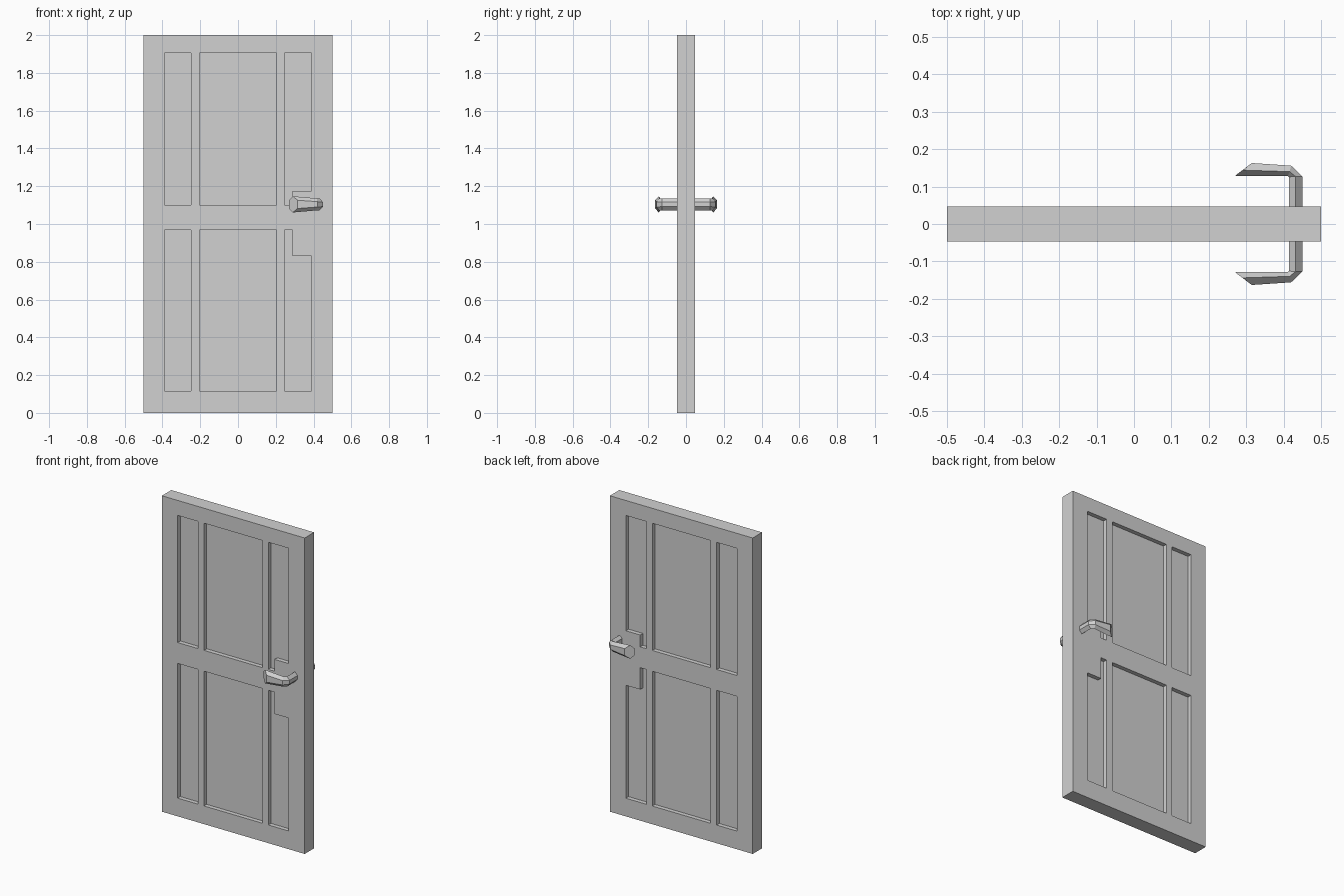
import bpy
import bmesh

cube = bpy.data.objects.get("Cube")
if cube:
    bpy.data.objects.remove(cube, do_unlink=True)

HALF = 0.047      # half the door thickness
RECESS = 0.027    # depth of the sunken panels
HANDLE_Z = 1.104

grey = bpy.data.materials.new("light_grey")
grey.use_nodes = True
grey.diffuse_color = (0.64, 0.64, 0.64, 1)
grey.node_tree.nodes["Principled BSDF"].inputs["Base Color"].default_value = grey.diffuse_color


def make_object(name, bm):
    bmesh.ops.recalc_face_normals(bm, faces=bm.faces)
    mesh = bpy.data.meshes.new(name)
    bm.to_mesh(mesh)
    bm.free()
    mesh.materials.append(grey)
    obj = bpy.data.objects.new(name, mesh)
    bpy.context.collection.objects.link(obj)
    return obj


def loft(bm, rings):
    """Skin a row of equal-sized point rings and cap both ends."""
    loops = [[bm.verts.new(p) for p in ring] for ring in rings]
    for a, b in zip(loops, loops[1:]):
        for i in range(len(a)):
            j = (i + 1) % len(a)
            bm.faces.new((a[i], a[j], b[j], b[i]))
    bm.faces.new(loops[0])
    bm.faces.new(loops[-1])


def prism(bm, outline, y0, y1):
    loft(bm, [[(x, y, z) for x, z in outline] for y in (y0, y1)])


def rect(x0, x1, z0, z1):
    return [(x0, z0), (x1, z0), (x1, z1), (x0, z1)]


# Door slab
bm = bmesh.new()
prism(bm, rect(-0.5, 0.5, 0, 2), -HALF, HALF)
door = make_object("door_slab", bm)

# Sunken panels: plain ones, plus two notched around the handle
LOW, LOW_TOP, UP_BOTTOM, UP = 0.115, 0.968, 1.10, 1.905
panels = [rect(x0, x1, z0, z1)
          for x0, x1 in ((-0.39, -0.248), (-0.205, 0.203))
          for z0, z1 in ((LOW, LOW_TOP), (UP_BOTTOM, UP))]
for far, near, notch in ((UP, UP_BOTTOM, 1.175), (LOW, LOW_TOP, 0.83)):
    panels.append([(0.245, far), (0.388, far), (0.388, notch),
                   (0.288, notch), (0.288, near), (0.245, near)])

bm = bmesh.new()
for side in (-1, 1):
    for outline in panels:
        prism(bm, outline, side * (HALF - RECESS), side * (HALF + 0.05))
cutter = make_object("panel_cutter", bm)
cutter.hide_render = True

cut = door.modifiers.new("panels", 'BOOLEAN')
cut.operation = 'DIFFERENCE'
cut.solver = 'EXACT'
cut.object = cutter
bpy.context.view_layer.update()
result = bpy.data.meshes.new_from_object(
    door.evaluated_get(bpy.context.evaluated_depsgraph_get()))
door.modifiers.clear()
door.data = result
bpy.data.objects.remove(cutter, do_unlink=True)

# Lever handles: a six-sided section swept along the grip, round the elbow
# and into the door. Each ring lists (x, y, half height) for inner, mid, outer.
SECTIONS = [
    ((0.270, 0.129, 0.022), (0.290, 0.144, 0.043), (0.315, 0.163, 0.022)),
    ((0.411, 0.128, 0.016), (0.416, 0.140, 0.032), (0.420, 0.156, 0.014)),
    ((0.414, 0.126, 0.016), (0.432, 0.127, 0.032), (0.450, 0.127, 0.012)),
    ((0.414, 0.040, 0.016), (0.432, 0.040, 0.032), (0.450, 0.040, 0.012)),
]
for name, side in (("front_handle", -1), ("back_handle", 1)):
    bm = bmesh.new()
    rings = []
    for section in SECTIONS:
        top = [(x, side * y, HANDLE_Z + h) for x, y, h in section]
        bottom = [(x, side * y, HANDLE_Z - h) for x, y, h in reversed(section)]
        rings.append(top + bottom)
    loft(bm, rings)
    make_object(name, bm)
